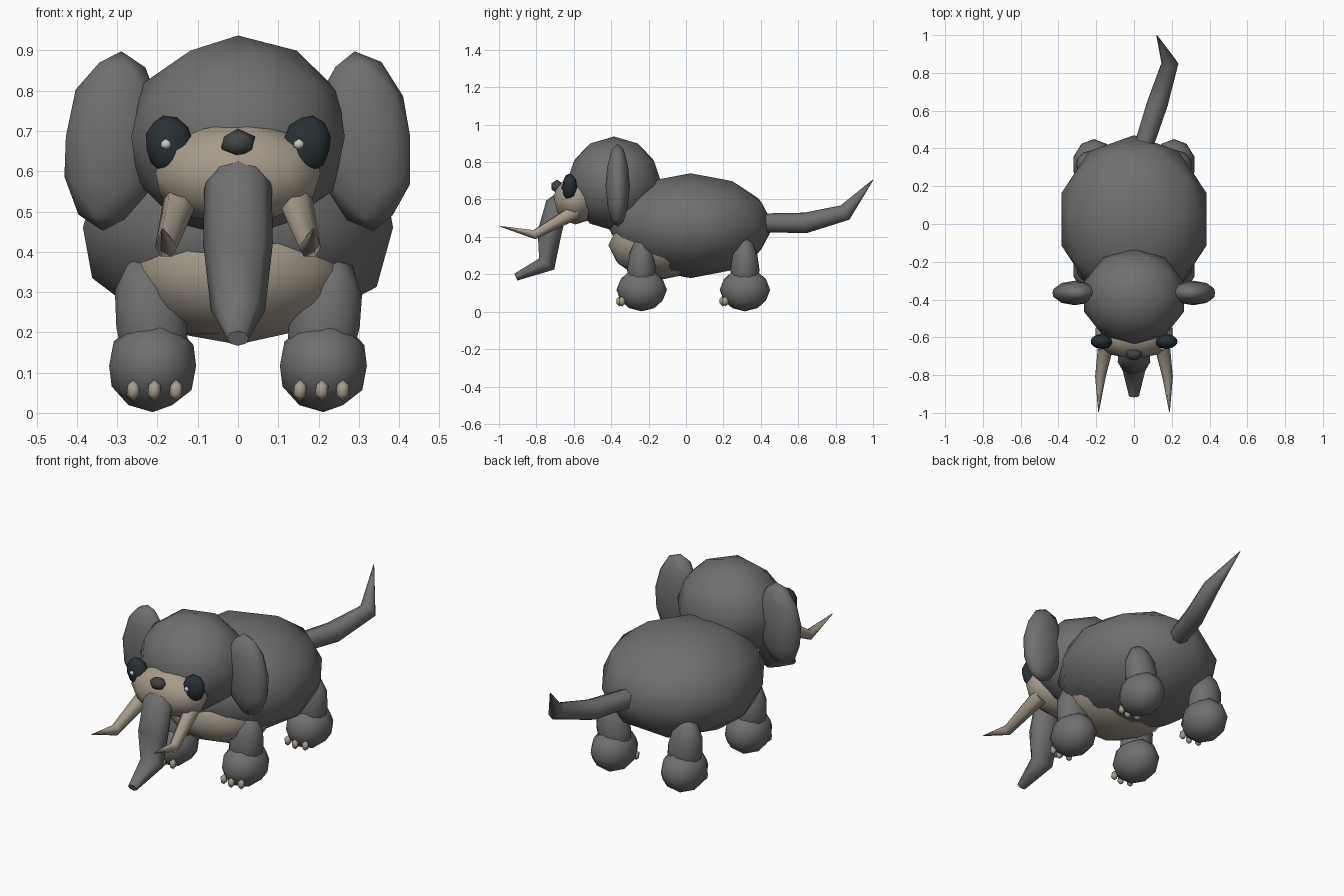
import bpy
import math
from mathutils import Vector

if "Cube" in bpy.data.objects:
    bpy.data.objects.remove(bpy.data.objects["Cube"])


def material(name, rgb):
    m = bpy.data.materials.new(name)
    m.diffuse_color = (*rgb, 1)
    m.use_nodes = True
    m.node_tree.nodes["Principled BSDF"].inputs["Base Color"].default_value = m.diffuse_color
    return m


GREY = material("hide_grey", (0.16, 0.16, 0.16))
BEIGE = material("beige", (0.38, 0.33, 0.26))
DARK = material("eye_dark", (0.02, 0.03, 0.035))
NOSE = material("nose_dark", (0.055, 0.06, 0.055))
LIGHT = material("highlight", (0.6, 0.58, 0.53))


def finish(ob, name, mat):
    ob.name = name
    ob.data.materials.clear()
    ob.data.materials.append(mat)
    ob.data.polygons.foreach_set("use_smooth", [True] * len(ob.data.polygons))
    return ob


def ball(name, center, radii, mat, tilt=0, detail=2):
    """Low-poly icosphere stretched to exact radii, tilted about the y axis."""
    bpy.ops.mesh.primitive_ico_sphere_add(subdivisions=detail, radius=1, location=center)
    ob = bpy.context.object
    for axis in range(3):
        ext = max(abs(v.co[axis]) for v in ob.data.vertices)
        for v in ob.data.vertices:
            v.co[axis] *= radii[axis] / ext
    ob.rotation_euler.y = math.radians(tilt)
    return finish(ob, name, mat)


def tube(name, points, radii, mat, widen=1, res=2):
    """Tapered tube along a short path."""
    cu = bpy.data.curves.new(name, 'CURVE')
    cu.dimensions = '3D'
    cu.bevel_depth = 1
    cu.bevel_resolution = res
    cu.use_fill_caps = True
    sp = cu.splines.new('POLY')
    sp.points.add(len(points) - 1)
    for p, co, r in zip(sp.points, points, radii):
        p.co = (*co, 1)
        p.radius = r
    ob = bpy.data.objects.new(name, cu)
    bpy.context.collection.objects.link(ob)
    bpy.ops.object.select_all(action='DESELECT')
    ob.select_set(True)
    bpy.context.view_layer.objects.active = ob
    bpy.ops.object.convert(target='MESH')
    ob = bpy.context.object
    for v in ob.data.vertices:
        v.co.x *= widen
    return finish(ob, name, mat)


# Torso, belly, head and muzzle
ball("body", (0, 0.025, 0.46), (0.385, 0.445, 0.28), GREY)
ball("belly", (0, -0.14, 0.355), (0.28, 0.275, 0.185), BEIGE)
ball("head", (0, -0.385, 0.685), (0.265, 0.255, 0.252), GREY)
ball("muzzle", (0, -0.59, 0.595), (0.205, 0.125, 0.128), BEIGE)
ball("nose", (0, -0.69, 0.67), (0.043, 0.03, 0.036), NOSE, detail=1)

# Trunk
tube("trunk",
     [(0, -0.64, 0.65), (0, -0.69, 0.57), (0, -0.73, 0.42), (0, -0.745, 0.255), (0, -0.91, 0.185)],
     [0.02, 0.062, 0.064, 0.05, 0.02], GREY, widen=1.35)

# Tail, swung to one side with an upturned tip
tube("tail",
     [(0.04, 0.38, 0.475), (0.125, 0.64, 0.475), (0.19, 0.85, 0.53), (0.12, 1.0, 0.705)],
     [0.05, 0.055, 0.045, 0.002], GREY)

for side, label in ((-1, "left"), (1, "right")):
    # Ears
    ball(f"ear_{label}", (side * 0.313, -0.365, 0.675), (0.115, 0.065, 0.224), GREY, tilt=-side * 6)

    # Eyes with a small highlight on the same side of each
    ball(f"eye_{label}", (side * 0.17, -0.622, 0.665), (0.058, 0.04, 0.075), DARK, tilt=side * 12)
    ball(f"eye_highlight_{label}", (side * 0.165 - 0.014, -0.657, 0.667), (0.014, 0.012, 0.014),
         LIGHT, detail=1)

    # Tusks
    tube(f"tusk_{label}",
         [(side * 0.14, -0.59, 0.535), (side * 0.178, -0.81, 0.412), (side * 0.188, -0.995, 0.457)],
         [0.045, 0.028, 0.002], BEIGE, res=1)

    # Legs, feet and toes
    for y, pos in ((-0.237, "front"), (0.315, "back")):
        ball(f"{pos}_leg_{label}", (side * 0.215, y, 0.225), (0.088, 0.078, 0.175), GREY, tilt=side * 8)
        ball(f"{pos}_foot_{label}", (side * 0.212, y, 0.117), (0.108, 0.135, 0.115), GREY)
        for i, dx in enumerate((-0.054, 0, 0.052)):
            ty = y - 0.118 + abs(dx) * 0.25
            ball(f"{pos}_toe_{label}_{i}", (side * (0.208 + dx), ty, 0.056),
                 (0.017, 0.017, 0.028), BEIGE, detail=1)
